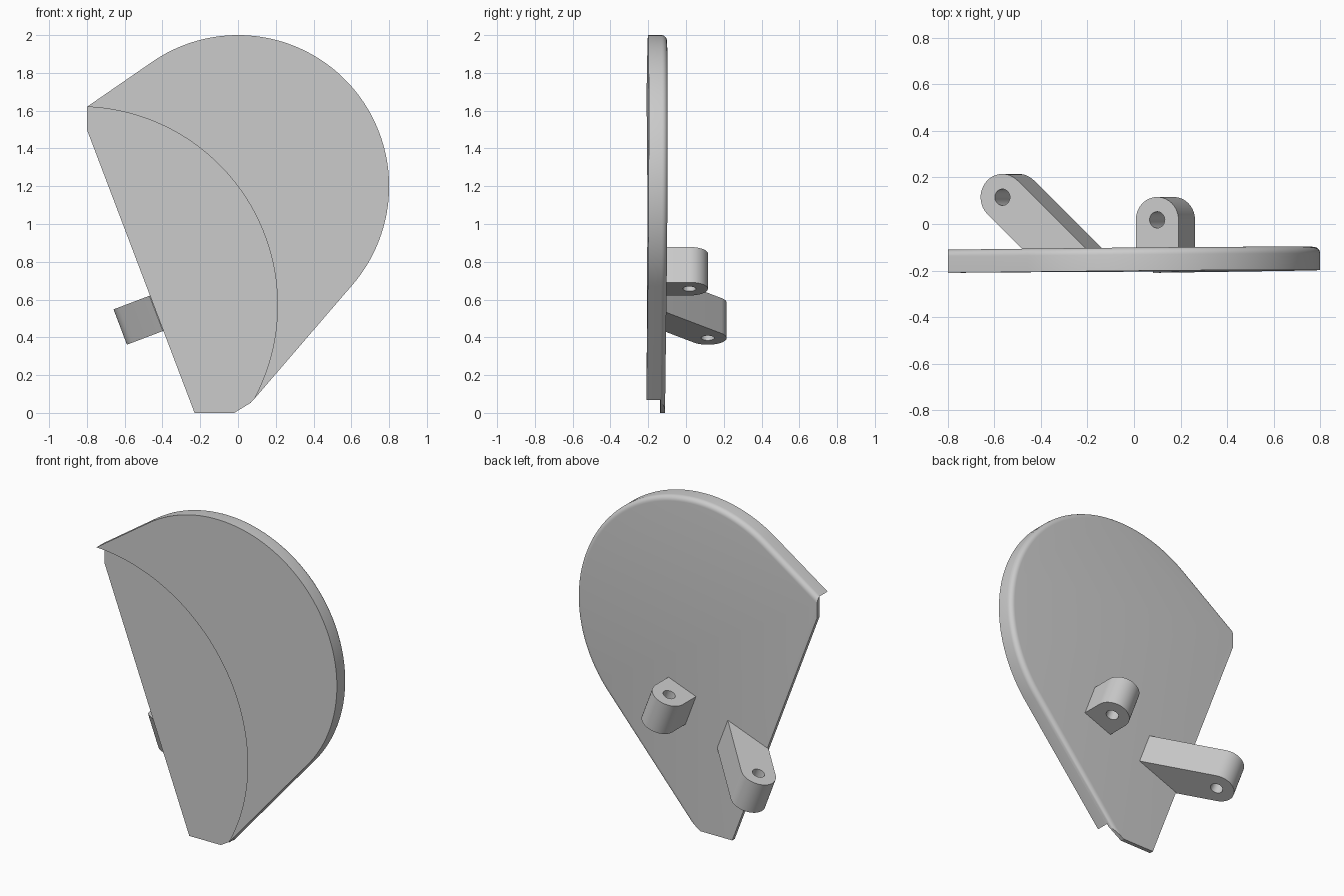
import bpy, bmesh, math
from mathutils import Matrix, Vector

if "Cube" in bpy.data.objects:
    bpy.data.objects.remove(bpy.data.objects["Cube"], do_unlink=True)

grey = bpy.data.materials.new("plain grey")
grey.use_nodes = True
colour = (0.6, 0.6, 0.6, 1)
grey.diffuse_color = colour
grey.node_tree.nodes["Principled BSDF"].inputs["Base Color"].default_value = colour


def arc(cx, cy, r, start, end, steps):
    angles = [math.radians(start + (end - start) * i / steps) for i in range(steps + 1)]
    return [(cx + r * math.cos(a), cy + r * math.sin(a)) for a in angles]


def prism(name, outline, low, high, matrix, round_edge=None, radius=0.03):
    """Extrude an outline along local z; optionally round chosen edges."""
    bm = bmesh.new()
    face = bm.faces.new([bm.verts.new((x, y, low)) for x, y in outline])
    new = bmesh.ops.extrude_face_region(bm, geom=[face])["geom"]
    for v in new:
        if isinstance(v, bmesh.types.BMVert):
            v.co.z = high
    bmesh.ops.recalc_face_normals(bm, faces=bm.faces)
    if round_edge:
        edges = [e for e in bm.edges if round_edge(e)]
        bmesh.ops.bevel(bm, geom=edges, offset=radius, segments=6, profile=0.5,
                        affect='EDGES', clamp_overlap=False)
    bm.transform(matrix)
    bmesh.ops.recalc_face_normals(bm, faces=bm.faces)
    mesh = bpy.data.meshes.new(name)
    bm.to_mesh(mesh)
    bm.free()
    mesh.materials.append(grey)
    obj = bpy.data.objects.new(name, mesh)
    bpy.context.collection.objects.link(obj)
    return obj


def activate(obj):
    bpy.ops.object.select_all(action='DESELECT')
    obj.select_set(True)
    bpy.context.view_layer.objects.active = obj


def cut(obj, cutter):
    mod = obj.modifiers.new("cut", 'BOOLEAN')
    mod.operation = 'DIFFERENCE'
    mod.solver = 'EXACT'
    mod.object = cutter
    activate(obj)
    bpy.ops.object.modifier_apply(modifier=mod.name)
    bpy.data.objects.remove(cutter, do_unlink=True)


# Plate frame: local x, y, z become world x, z, -y (local z points forward)
upright = Matrix(((1, 0, 0, 0), (0, 0, -1, 0), (0, 1, 0, 0), (0, 0, 0, 1)))
BACK, FLOOR, FRONT = 0.106, 0.13, 0.206

# Teardrop plate with a rounded back rim
corners = [(-0.8, 1.62), (-0.8, 1.5), (-0.23, 0), (-0.02, 0), (0.07, 0.055)]
outline = corners + arc(0, 1.2, 0.8, -41.5, 125, 80)


def on_rim(edge):
    a, b = (v.co for v in edge.verts)
    mid = (a + b) / 2
    flat_back = abs(a.z - BACK) < 1e-5 and abs(b.z - BACK) < 1e-5
    return flat_back and (mid.x > 0.05 or mid.y > 1.65)


plate = prism("plate", outline, BACK, FRONT, upright, on_rim)

# Round recess leaving a thin floor and a raised crescent
cut(plate, prism("recess_cutter", arc(-0.842, 0.57, 1.051, 0, 357.5, 143),
                 FLOOR, FRONT + 0.1, upright))

# Slight lean of the plate
for v in plate.data.vertices:
    v.co.y += 0.009 * v.co.x + 0.005 * (v.co.z - 1)


def lug(name, x, y, z, r, direction):
    """Round-ended lug with a pin hole, running from its pin to the plate."""
    u = Vector((0.935, 0, 0.355)).normalized()
    v = Vector((0, 1, 0))
    w = u.cross(v)
    matrix = Matrix((u, v, w)).transposed().to_4x4()
    matrix.translation = (x, y, z)
    d = Vector(direction).normalized()
    heading = math.degrees(math.atan2(d.y, d.x))
    points = arc(0, 0, r, heading + 90, heading + 270, 24)
    foot = -0.118 - y
    for px, py in (points[-1], points[0]):
        points.append((px + d.x * (foot - py) / d.y, foot))
    body = prism(name, points, -0.1, 0.1, matrix)
    cut(body, prism("pin_cutter", arc(0, 0, 0.035, 0, 348.75, 31), -0.2, 0.2, matrix))
    return body


# Two hinge lugs on the back
short_lug = lug("short_lug", 0.135, 0.018, 0.75, 0.098, (0, -1))
long_lug = lug("long_lug", -0.53, 0.115, 0.49, 0.1, (0.73, -0.68))

for obj in (plate, short_lug, long_lug):
    activate(obj)
    bpy.ops.object.shade_smooth_by_angle(angle=math.radians(30))
